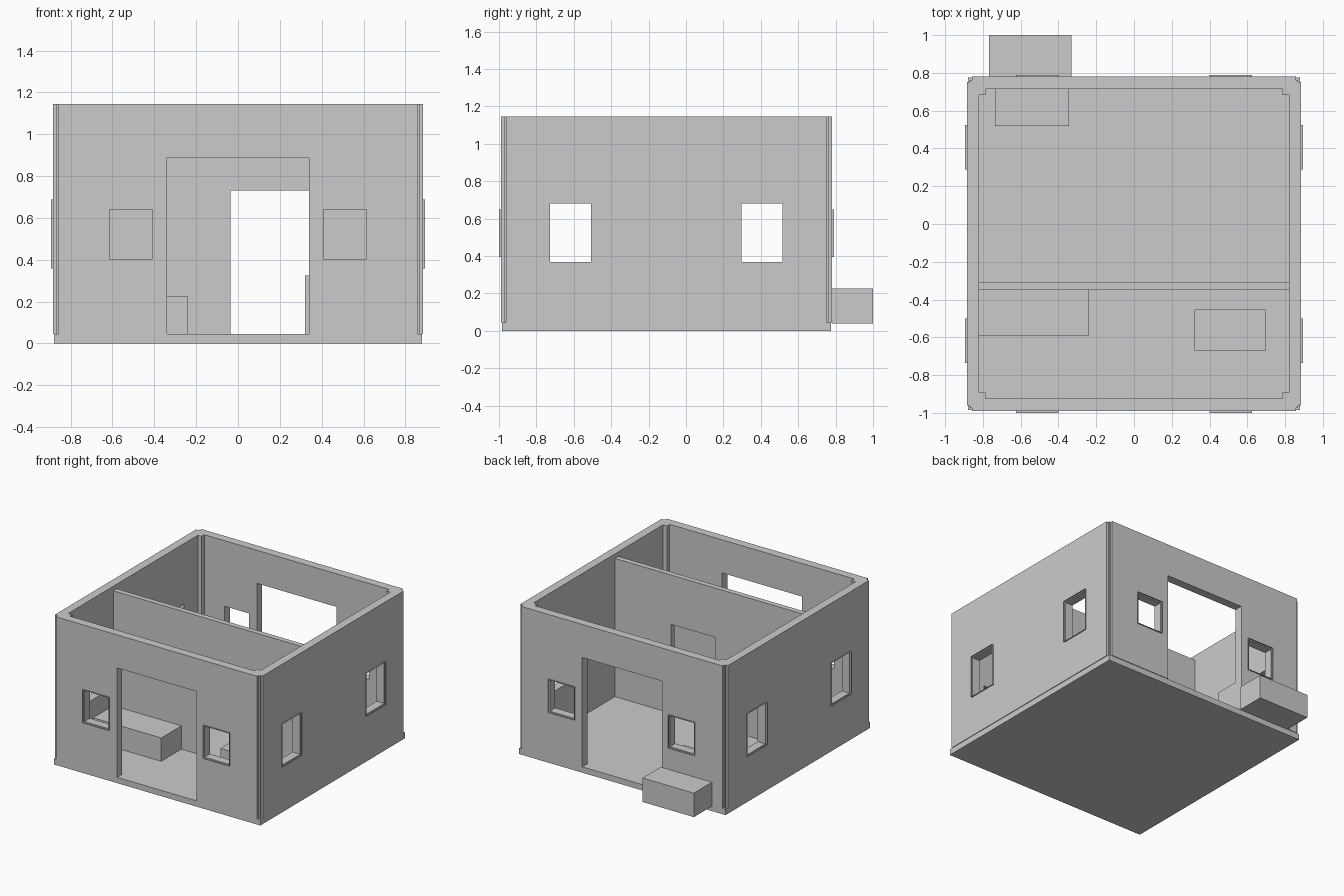
import bpy, bmesh, math
from mathutils import Matrix, Vector

if "Cube" in bpy.data.objects:
    bpy.data.objects.remove(bpy.data.objects["Cube"])

CY = -0.105            # centre of the square house in y
OUT, INN = 0.885, 0.82  # outer and inner half width of the walls
FLOOR, TOP = 0.045, 1.145

grey = bpy.data.materials.new("light_grey")
grey.diffuse_color = (0.6, 0.6, 0.6, 1)
grey.use_nodes = True
grey.node_tree.nodes["Principled BSDF"].inputs["Base Color"].default_value = grey.diffuse_color


def add_object(name, bm):
    bmesh.ops.recalc_face_normals(bm, faces=bm.faces)
    mesh = bpy.data.meshes.new(name)
    bm.to_mesh(mesh)
    bm.free()
    mesh.materials.append(grey)
    ob = bpy.data.objects.new(name, mesh)
    bpy.context.collection.objects.link(ob)
    return ob


def box(name, x, y, z):
    bm = bmesh.new()
    bmesh.ops.create_cube(bm, size=1)
    for v in bm.verts:
        v.co = [lo + (c + 0.5) * (hi - lo) for c, (lo, hi) in zip(v.co, (x, y, z))]
    return add_object(name, bm)


def prism(name, corner, z0, z1):
    """Upright prism whose corner outline repeats four times around the house centre."""
    bm = bmesh.new()
    verts = []
    for k in range(4):
        rot = Matrix.Rotation(k * math.pi / 2, 3, 'Z')
        for x, y in corner:
            verts.append(bm.verts.new(rot @ Vector((x, y, z0)) + Vector((0, CY, 0))))
    face = bm.faces.new(verts)
    ext = bmesh.ops.extrude_face_region(bm, geom=[face])
    for v in ext["geom"]:
        if isinstance(v, bmesh.types.BMVert):
            v.co.z = z1
    return add_object(name, bm)


def cut(target, cutter):
    mod = target.modifiers.new("cut", 'BOOLEAN')
    mod.operation = 'DIFFERENCE'
    mod.solver = 'EXACT'
    mod.object = cutter
    bpy.context.view_layer.objects.active = target
    bpy.ops.object.modifier_apply(modifier=mod.name)
    bpy.data.objects.remove(cutter)


def window_frame(name, width, z0, z1, offset, turn):
    """Thin rim on the outside of a wall; turn 0 is the front wall."""
    bm = bmesh.new()
    w = width / 2
    face = bm.faces.new([bm.verts.new((offset + a * w, -OUT, z))
                         for a, z in ((-1, z0), (1, z0), (1, z1), (-1, z1))])
    bmesh.ops.inset_region(bm, faces=[face], thickness=RIM, use_boundary=True)
    bmesh.ops.delete(bm, geom=[face], context='FACES')
    ext = bmesh.ops.extrude_face_region(bm, geom=bm.faces[:], use_keep_orig=True)
    for v in ext["geom"]:
        if isinstance(v, bmesh.types.BMVert):
            v.co.y -= 0.01
    bmesh.ops.transform(bm, verts=bm.verts, matrix=Matrix.Translation((0, CY, 0))
                        @ Matrix.Rotation(turn * math.pi / 2, 4, 'Z'))
    return add_object(name, bm)


# floor slab
box("floor_slab", (-0.88, 0.88), (CY - 0.88, CY + 0.88), (0, FLOOR))

# outer walls with stepped corners outside and small posts inside
a, b = 0.857, 0.868
walls = prism("walls", [(OUT, a), (b, a), (b, b), (a, b), (a, OUT)], FLOOR, TOP)
p = 0.787
cut(walls, prism("room_cutter", [(INN, p), (p, p), (p, INN)], FLOOR - 0.1, TOP + 0.1))

# doorways in the front and back walls
cut(walls, box("door_cutter", (-0.34, 0.34), (-1.5, 1.5), (FLOOR - 0.1, 0.89)))

# windows: openings through opposite walls, then rims
RIM, WX = 0.009, 0.512
for s in (-1, 1):
    cut(walls, box("window_cutter", (s * WX - 0.103, s * WX + 0.103), (-1.5, 1.5), (0.403, 0.64)))
    cut(walls, box("window_cutter", (-1.5, 1.5),
                   (CY + s * WX - 0.109, CY + s * WX + 0.109), (0.368, 0.68)))
    for turn, wall in enumerate(("front", "right", "back", "left")):
        if turn % 2 == 0:
            window_frame(wall + "_window_frame", 0.206 + 2 * RIM, 0.403 - RIM, 0.64 + RIM, s * WX, turn)
        else:
            window_frame(wall + "_window_frame", 0.218 + 2 * RIM, 0.368 - RIM, 0.68 + RIM, s * WX, turn)

# inner partition with its doorway
partition = box("partition", (-INN, INN), (-0.347, -0.306), (FLOOR, 1.11))
cut(partition, box("inner_door_cutter", (-0.036, 0.34), (-0.6, 0), (FLOOR - 0.1, 0.73)))

# furniture blocks
box("long_bench", (-INN, -0.24), (-0.592, -0.347), (FLOOR, 0.225))
box("table", (0.32, 0.695), (-0.672, -0.452), (FLOOR, 0.325))
box("back_cabinet", (-0.737, -0.345), (0.52, 0.715), (FLOOR, 0.3))
box("outdoor_bench", (-0.767, -0.33), (0.78, 1.0), (0.04, 0.225))
